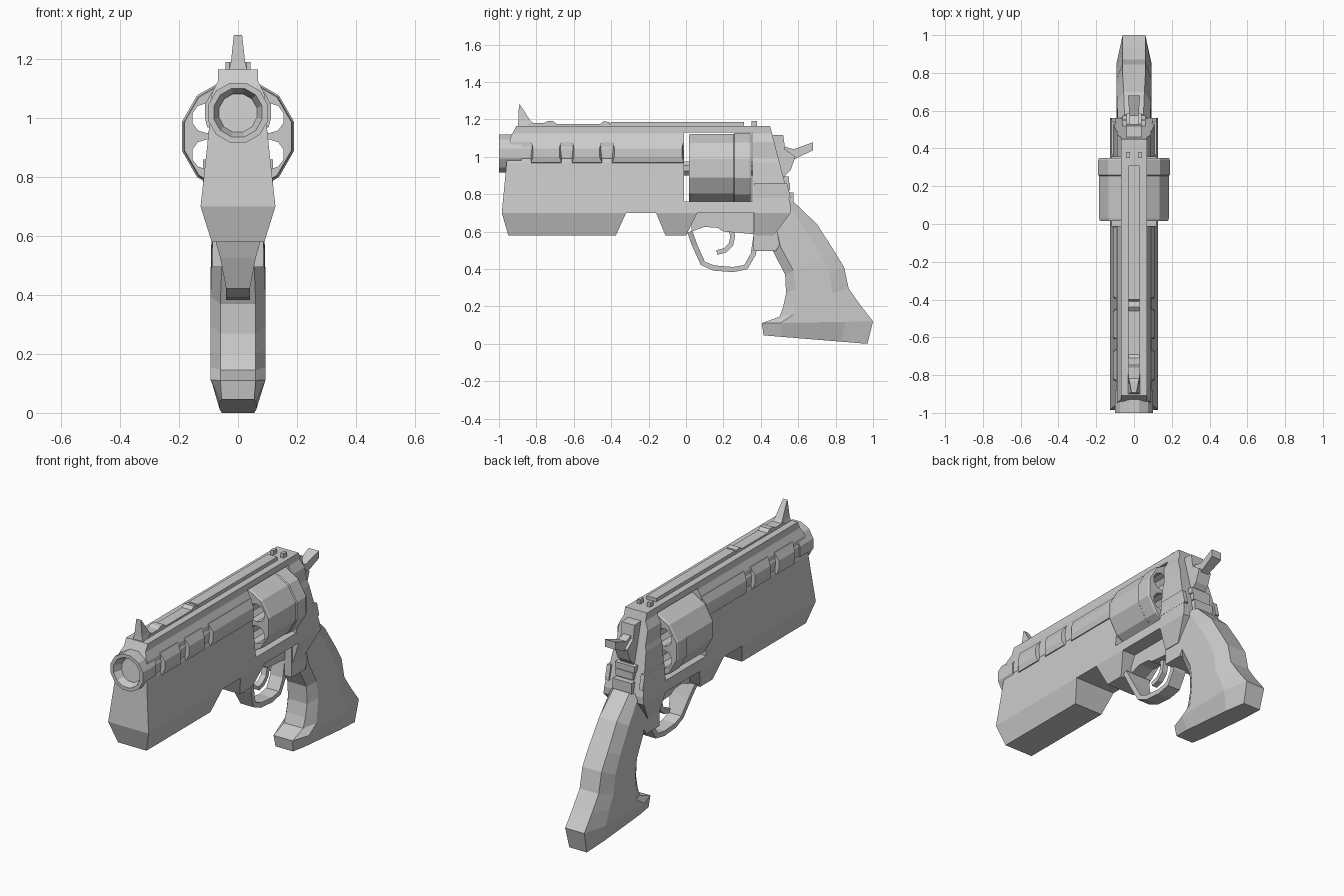
import bpy, bmesh, math
from mathutils import Vector

if "Cube" in bpy.data.objects:
    bpy.data.objects.remove(bpy.data.objects["Cube"])

steel = bpy.data.materials.new("steel_grey")
steel.diffuse_color = (0.6, 0.6, 0.6, 1)
steel.use_nodes = True
steel.node_tree.nodes["Principled BSDF"].inputs["Base Color"].default_value = steel.diffuse_color


def finish(bm, name):
    bmesh.ops.recalc_face_normals(bm, faces=bm.faces)
    me = bpy.data.meshes.new(name)
    bm.to_mesh(me)
    bm.free()
    ob = bpy.data.objects.new(name, me)
    bpy.context.collection.objects.link(ob)
    me.materials.append(steel)
    return ob


def loft(name, rings):
    """Skin equal-length rings of points and cap both ends."""
    bm = bmesh.new()
    vs = [[bm.verts.new(p) for p in r] for r in rings]
    for a, b in zip(vs, vs[1:]):
        for i in range(len(a)):
            j = (i + 1) % len(a)
            bm.faces.new((a[i], a[j], b[j], b[i]))
    bm.faces.new(vs[0])
    bm.faces.new(vs[-1])
    return finish(bm, name)


def side_prism(name, yz, w, x=0):
    return loft(name, [[(x + s * w, y, z) for y, z in yz] for s in (-1, 1)])


def front_prism(name, xz, y0, y1):
    return loft(name, [[(x, y, z) for x, z in xz] for y in (y0, y1)])


def box(name, x, y, z):
    return front_prism(name, [(x[0], z[0]), (x[1], z[0]), (x[1], z[1]), (x[0], z[1])], *y)


def mirrored(half):
    return half + [(-x, z) for x, z in reversed(half)]


def circle(r, y, cz, n=12, cx=0, turn=0.5):
    return [(cx + r * math.cos(math.tau * (i + turn) / n), y,
             cz + r * math.sin(math.tau * (i + turn) / n)) for i in range(n)]


def cut(ob, tool, op):
    m = ob.modifiers.new(op.lower(), 'BOOLEAN')
    m.object, m.operation, m.solver = tool, op, 'EXACT'
    tool.hide_render = True
    tool.hide_set(True)


def band(name, pts, t, widths):
    """Flat strip that follows a side-on path."""
    rings = []
    for i, (p, w) in enumerate(zip(pts, widths)):
        a, b = Vector(pts[max(i - 1, 0)]), Vector(pts[min(i + 1, len(pts) - 1)])
        d = (b - a).normalized()
        n = Vector((-d.y, d.x)) * t / 2
        o, q = Vector(p) + n, Vector(p) - n
        rings.append([(-w, *o), (w, *o), (w, *q), (-w, *q)])
    return loft(name, rings)


# Frame: front section carved by the side outline, with the cylinder window
frame = front_prism("frame", mirrored([
    (.088, .575), (.127, .70), (.105, .90), (.098, .97), (.09, 1.0), (.09, 1.08),
    (.068, 1.125), (.068, 1.165)]), -1.1, .7)
outline = side_prism("frame_outline", [
    (-.95, .58), (-.375, .58), (-.32, .70), (-.16, .70), (-.11, .58), (0, .58),
    (.06, .70), (.365, .70), (.365, .58), (.47, .58), (.56, .70), (.56, .74),
    (.44, 1.2), (-.89, 1.2), (-.94, 1.10), (-.96, .96), (-.985, .70)], .3)
cut(frame, outline, 'INTERSECT')
window = box("window_cutter", (-.3, .3), (-.01, .355), (.76, 1.13))
cut(frame, window, 'DIFFERENCE')

# Frame underside and block ahead of the grip
side_prism("trigger_housing", [(.03, .72), (.03, .60), (.10, .625), (.17, .62),
                               (.20, .60), (.38, .585), (.38, .72)], .045)
side_prism("grip_collar", [(.36, .72), (.36, .495), (.48, .495), (.54, .60), (.54, .72)], .086)

# Barrel with a recessed bore
loft("barrel", [circle(r, y, 1.018) for r, y in
                ((.105, -.88), (.105, -1), (.085, -1), (.066, -.955), (.066, -.93))])
front_prism("barrel_core", [(x, z) for x, _, z in circle(.098, 0, 1.018)], -.89, -.01)

# Raised panels along both sides of the barrel
for s, side in ((-1, "left"), (1, "right")):
    for i, (a, b) in enumerate(((-.83, -.665), (-.61, -.45), (-.395, -.01))):
        loft(f"barrel_panel_{side}_{i + 1}", [
            [(s * .07, y, .965), (s * .104, y, .968), (s * .112, y + k, 1.0),
             (s * .112, y + k, 1.045), (s * .09, y, 1.088), (s * .06, y, 1.088)]
            for y, k in ((a, .012), (b, -.012))])

# Rail on the top strap, with rear and front sights
side_prism("top_rail", [(-.41, 1.16), (-.40, 1.185), (.31, 1.185), (.31, 1.16)], .03)
side_prism("front_rail", [(-.86, 1.16), (-.84, 1.18), (-.76, 1.18), (-.74, 1.19), (-.71, 1.19),
                          (-.69, 1.175), (-.46, 1.175), (-.44, 1.19), (-.41, 1.185), (-.40, 1.16)], .03)
for s, side in ((-1, "left"), (1, "right")):
    box(f"rear_sight_{side}", (s * .022, s * .042), (.35, .38), (1.16, 1.19))
loft("front_sight", [
    [(-.032, -.90, 1.16), (.032, -.90, 1.16), (.032, -.79, 1.16), (-.032, -.79, 1.16)],
    [(-.024, -.897, 1.19), (.024, -.897, 1.19), (.024, -.83, 1.19), (-.024, -.83, 1.19)],
    [(-.014, -.893, 1.282), (.014, -.893, 1.282), (.014, -.885, 1.275), (-.014, -.885, 1.275)]])

# Cylinder with six open chambers and a slightly wider rear band
CZ = .938
drum = loft("cylinder", [circle(r, y, CZ) for r, y in (
    (.187, .015), (.191, .03), (.191, .255), (.196, .26), (.196, .34), (.191, .35))])
for i in range(6):
    a = math.radians(30 + 60 * i)
    cx, cz = .123 * math.cos(a), CZ + .123 * math.sin(a)
    hole = loft(f"chamber_cutter_{i + 1}", [circle(.051, y, cz, 10, cx) for y in (-.05, .4)])
    cut(drum, hole, 'DIFFERENCE')
front_prism("cylinder_axle", [(x, z) for x, _, z in circle(.04, 0, CZ, 8)], -.02, .37)

# Hammer, its spur and the rear blocks beneath it
side_prism("hammer", [(.42, 1.12), (.52, 1.115), (.53, 1.04), (.585, 1.0), (.56, .93),
                      (.53, .90), (.53, .76), (.42, .76)], .04)
loft("hammer_spur", [
    [(-w, y, z0), (w, y, z0), (w, y, z1), (-w, y, z1)]
    for y, z0, z1, w in ((.51, .96, 1.06, .024), (.575, .985, 1.04, .024), (.68, 1.035, 1.078, .032))])
for i, (z0, z1, w, y) in enumerate(((.82, .86, .055, .555), (.86, .895, .062, .55), (.74, .81, .06, .575))):
    box(f"rear_block_{i + 1}", (-w, w), (.42, y), (z0, z1))
# Raised shields beside the hammer
for s, side in ((-1, "left"), (1, "right")):
    side_prism(f"rear_shield_{side}", [(.365, .78), (.365, .86), (.54, .86), (.56, .78)], .012, s * .107)

# Trigger guard and trigger
band("trigger_guard", [(.02, .60), (.045, .53), (.09, .43), (.15, .405), (.25, .397),
                       (.32, .41), (.36, .48), (.375, .58)],
     .028, [.08, .06, .04, .04, .04, .04, .04, .04])
band("trigger", [(.235, .63), (.25, .575), (.24, .53), (.21, .50), (.165, .488)],
     .026, [.016] * 5)

# Grip: chamfered rings from frame to butt (front y, z, back y, z, half width, face width)
rings = []
for yf, zf, yb, zb, w, c in (
        (.44, .70, .58, .755, .085, .05), (.465, .495, .70, .64, .09, .055),
        (.53, .37, .79, .50, .093, .06), (.535, .27, .845, .41, .093, .06),
        (.52, .20, .87, .295, .093, .06), (.50, .145, .93, .21, .093, .06),
        (.405, .11, 1.0, .12, .093, .06), (.415, .045, .97, 0, .062, .055)):
    f, b = Vector((0, yf, zf)), Vector((0, yb, zb))
    half = [(c, 0), (w, .17), (w, .75), (c, 1)]
    ring = half + [(-x, t) for x, t in reversed(half)]
    rings.append([f.lerp(b, t) + Vector((x, 0, 0)) for x, t in ring])
loft("grip", rings)
